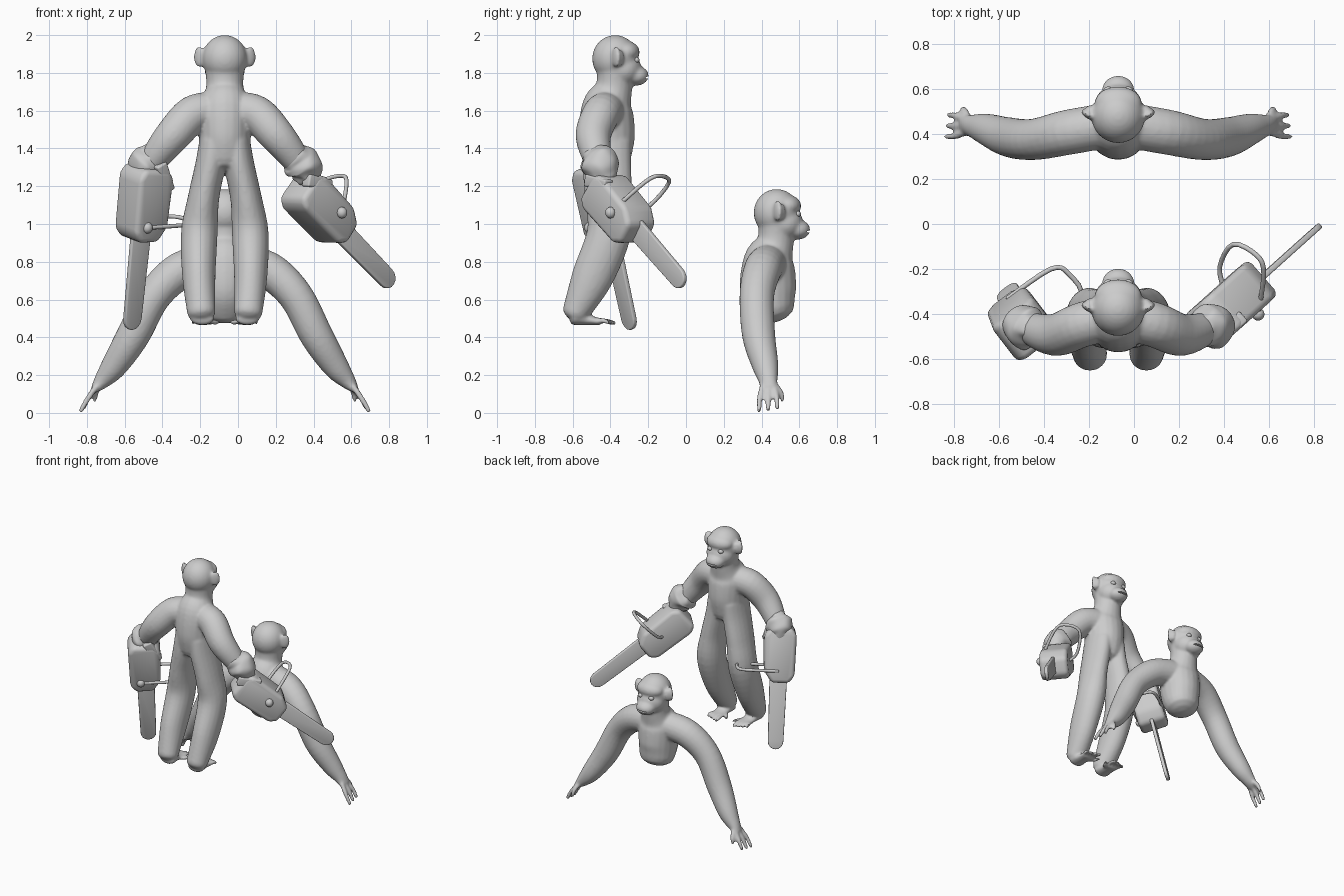
import bpy, bmesh, math, random
from mathutils import Vector, Matrix

random.seed(4)
if "Cube" in bpy.data.objects:
    bpy.data.objects.remove(bpy.data.objects["Cube"])

grey = bpy.data.materials.new("plain grey")
grey.use_nodes = True
grey.diffuse_color = (0.6, 0.6, 0.6, 1)
grey.node_tree.nodes["Principled BSDF"].inputs["Base Color"].default_value = (0.6, 0.6, 0.6, 1)


def make_object(name, bm, location=(0, 0, 0)):
    bmesh.ops.recalc_face_normals(bm, faces=bm.faces)
    mesh = bpy.data.meshes.new(name)
    bm.to_mesh(mesh)
    bm.free()
    mesh.materials.append(grey)
    obj = bpy.data.objects.new(name, mesh)
    obj.location = location
    bpy.context.collection.objects.link(obj)
    return obj


def bake(obj):
    """Apply the modifiers, then smooth while keeping sharp edges."""
    deps = bpy.context.evaluated_depsgraph_get()
    mesh = bpy.data.meshes.new_from_object(obj.evaluated_get(deps))
    obj.modifiers.clear()
    obj.data = mesh
    mesh.materials.clear()
    mesh.materials.append(grey)
    bpy.ops.object.select_all(action='DESELECT')
    obj.select_set(True)
    bpy.context.view_layer.objects.active = obj
    bpy.ops.object.shade_smooth_by_angle(angle=math.radians(40))


def spline(keys, steps):
    """Catmull-Rom through tuples of any length."""
    out = []
    for i in range(len(keys) - 1):
        p = [keys[max(i - 1, 0)], keys[i], keys[i + 1], keys[min(i + 2, len(keys) - 1)]]
        for k in range(steps):
            t = k / steps
            out.append([b + 0.5 * t * (c - a + t * (2*a - 5*b + 4*c - d + t * (3*(b - c) + d - a)))
                        for a, b, c, d in zip(*p)])
    return out + [list(keys[-1])]


def loft(bm, keys, ref=(0, 1, 0), sides=20, steps=5, dome=0.6):
    """Tube through (x, y, z, radius along ref, other radius) with domed ends."""
    keys = [k if len(k) == 5 else (*k, k[3]) for k in keys]
    mid = [(Vector(p[:3]), p[3], p[4]) for p in spline(keys, steps)]

    def cap(c, n):
        way = (c[0] - n[0]).normalized() * min(c[1:]) * dome
        return [(c[0] + way * math.sin(a), c[1] * math.cos(a), c[2] * math.cos(a))
                for a in (0.5, 1.0, 1.4)]
    rows = cap(mid[0], mid[1])[::-1] + mid + cap(mid[-1], mid[-2])
    axis, rings = Vector(ref), []
    for i, (c, ra, rb) in enumerate(rows):
        t = (rows[min(i + 1, len(rows) - 1)][0] - rows[max(i - 1, 0)][0]).normalized()
        axis = (axis - t * axis.dot(t)).normalized()
        side = t.cross(axis)
        angles = [math.tau * j / sides for j in range(sides)]
        rings.append([bm.verts.new(c + axis * ra * math.cos(a) + side * rb * math.sin(a))
                      for a in angles])
    for a, b in zip(rings, rings[1:]):
        for j in range(sides):
            bm.faces.new((a[j], a[j - 1], b[j - 1], b[j]))
    bm.faces.new(rings[0])
    bm.faces.new(rings[-1])


def ball(bm, centre, radii, turn=0.0):
    m = Matrix.Translation(centre) @ Matrix.Rotation(turn, 4, 'Z') @ Matrix.Diagonal((*radii, 1))
    bmesh.ops.create_uvsphere(bm, u_segments=24, v_segments=16, radius=1, matrix=m)


def flip(s, keys):
    return [(s * k[0], *k[1:]) for k in keys]


def head_and_torso(bm, bottom):
    ball(bm, (0, .045, 1.875), (.12, .122, .125))
    ball(bm, (0, .085, 1.82), (.108, .10, .095))
    ball(bm, (0, .155, 1.785), (.073, .068, .053))
    ball(bm, (0, .10, 1.91), (.105, .075, .06))
    for s in (-1, 1):
        ball(bm, (s * .135, .05, 1.885), (.034, .016, .056), s * .6)
        ball(bm, (s * .125, .07, 1.88), (.02, .022, .045))
    loft(bm, [(0, .045, 1.82, .098, .105), (0, .038, 1.72, .098, .10), (0, .005, 1.62, .135, .14),
              (0, 0, 1.47, .15, .138)] + bottom)


def finish_body(name, bm, location):
    """Fuse the parts into one skin, cut eye sockets and mouth, add eyes."""
    body = make_object(name, bm, location)
    remesh = body.modifiers.new("fuse", 'REMESH')
    remesh.mode, remesh.voxel_size = 'VOXEL', 0.009
    soft = body.modifiers.new("soften", 'SMOOTH')
    soft.factor, soft.iterations = 0.5, 8
    cut = bmesh.new()
    ball(cut, (0, .22, 1.775), (.05, .03, .006))
    for s in (-1, 1):
        ball(cut, (s * .045, .182, 1.868), (.027, .02, .02))
    cutter = make_object(name + "_cutter", cut, location)
    cutter.hide_render = True
    carve = body.modifiers.new("carve", 'BOOLEAN')
    carve.operation, carve.object, carve.solver = 'DIFFERENCE', cutter, 'EXACT'
    bake(body)
    bpy.data.objects.remove(cutter)
    eyes = bmesh.new()
    for s in (-1, 1):
        ball(eyes, (s * .045, .156, 1.868), (.02, .018, .016))
    bake(make_object(name + "_eyes", eyes, location))


# Standing ape: torso, arms, legs and feet
stand = (-.07, -.42, 0)
bm = bmesh.new()
head_and_torso(bm, [(0, 0, 1.35, .13, .135)])
for s in (-1, 1):
    loft(bm, flip(s, [(.06, 0, 1.60, .10), (.17, -.03, 1.58, .10), (.27, -.07, 1.475, .095),
                      (.355, -.055, 1.37, .08), (.42, -.02, 1.27, .06)]))
    loft(bm, flip(s, [(.06, 0, 1.44, .13, .075), (.075, 0, 1.32, .13, .08),
                      (.112, .01, 1.14, .125, .083), (.135, .012, .95, .117, .097),
                      (.137, -.075, .72, .11, .088), (.124, -.165, .53, .072, .075)]))
    loft(bm, flip(s, [(.12, -.175, .50, .065, .035), (.118, -.09, .49, .05, .025),
                      (.115, -.04, .483, .055, .02)]), ref=(1, 0, 0))
    for k in range(4):
        x = .075 + .03 * k
        loft(bm, flip(s, [(.09 + .018 * k, -.06, .487, .015), (x, -.01, .488, .014),
                          (x, .045 - .012 * k, .475, .012)]), ref=(1, 0, 0), sides=10)
    ball(bm, (s * .05, -.05, .48), (.014, .05, .014), s * .5)
finish_body("standing_ape", bm, stand)

# Half-bodied ape propped on its arms
bm = bmesh.new()
head_and_torso(bm, [(0, .02, 1.365, .122, .128)])
for s in (-1, 1):
    loft(bm, flip(s, [(.06, 0, 1.61, .10), (.23, -.03, 1.57, .10), (.375, -.06, 1.435, .092),
                      (.485, -.05, 1.225, .088), (.585, -.015, 1.065, .07),
                      (.65, 0, .985, .05, .045), (.685, 0, .945, .045, .024)]))
    for k in range(3):
        y = -.042 + .042 * k
        loft(bm, flip(s, [(.68, y * .7, .955, .017), (.725, y * 1.1, .89, .016),
                          (.763 - .006 * k, y * 1.15, .825 + .006 * k, .013)]), sides=10)
    loft(bm, flip(s, [(.665, .03, .965, .018), (.68, .066, .925, .016), (.69, .076, .88, .013)]),
         sides=10)
finish_body("crawling_ape", bm, (-.07, .435, -.815))


def prism(bm, outline, depth, offset=0.0):
    face = bm.faces.new([bm.verts.new((x, y, offset - depth / 2)) for x, y in outline])
    out = bmesh.ops.extrude_face_region(bm, geom=[face])
    verts = [v for v in out["geom"] if isinstance(v, bmesh.types.BMVert)]
    bmesh.ops.translate(bm, verts=verts, vec=(0, 0, depth))


def chainsaw(side, start, tip, normal, handle):
    start, tip = Vector(start), Vector(tip)
    d = (tip - start).normalized()
    v = Vector(normal).cross(d).normalized()
    n = d.cross(v)
    frame = Matrix((d, v, n)).transposed().to_4x4()
    frame.translation = start
    reach = (tip - start).length

    def place(name, outline, depth, bevel, offset=0.0):
        bm = bmesh.new()
        prism(bm, outline, depth, offset)
        obj = make_object(side + name, bm)
        obj.matrix_world = frame
        mod = obj.modifiers.new("bevel", 'BEVEL')
        mod.width, mod.segments = bevel, 3
        bpy.context.view_layer.update()
        bake(obj)

    # Motor housing
    place("_saw_housing", [(-.02, -.08), (-.01, .08), (.04, .115), (.30, .105), (.38, .05),
                           (.38, -.07), (.33, -.11), (.03, -.115)], .205, .028)
    # Guide bar with a rounded nose
    nose = [(reach - .06 + .06 * math.cos(a), .055 * math.sin(a))
            for a in [math.pi * (k / 8 - .5) for k in range(9)]]
    place("_saw_bar", [(.34, .062), (.34, -.062)] + nose, .026, .007)
    # Rear grip reaching out of the cuff
    place("_saw_grip", [(-.06, .05), (.09, .125), (.11, .08), (-.03, -.01)], .06, .01, .07)
    # Loop handle with its mounting knob
    bm = bmesh.new()
    loft(bm, [(*p, .011) for p in handle], ref=(0, 0, 1), sides=10, steps=4)
    ball(bm, handle[0], (.028, .028, .03))
    bake(make_object(side + "_saw_handle", bm))


chainsaw("left", (.33, -.45, 1.19), (.82, -.01, .68), (.64, -.77, 0),
         [(.55, -.40, 1.06), (.575, -.22, 1.22), (.545, -.14, 1.255), (.44, -.09, 1.22),
          (.38, -.19, 1.10), (.40, -.29, 1.06)])
chainsaw("right", (-.48, -.475, 1.29), (-.565, -.29, .44), (.6, -.8, 0),
         [(-.48, -.51, .98), (-.24, -.34, 1.00), (-.29, -.22, 1.03), (-.37, -.20, 1.04),
          (-.56, -.33, 1.03)])

# Ragged cuffs where the forearms meet the saws
for side, s in (("left", 1), ("right", -1)):
    bm = bmesh.new()
    loft(bm, flip(s, [(.375, -.05, 1.36, .08), (.40, -.04, 1.33, .102), (.425, -.03, 1.295, .098),
                      (.435, -.02, 1.25, .075)]), sides=12, steps=2)
    for vert in bm.verts:
        vert.co += Vector([random.uniform(-.013, .013) for _ in range(3)])
    cuff = make_object(side + "_cuff", bm, stand)
    cuff.modifiers.new("soften", 'SUBSURF').levels = 2
    bake(cuff)
